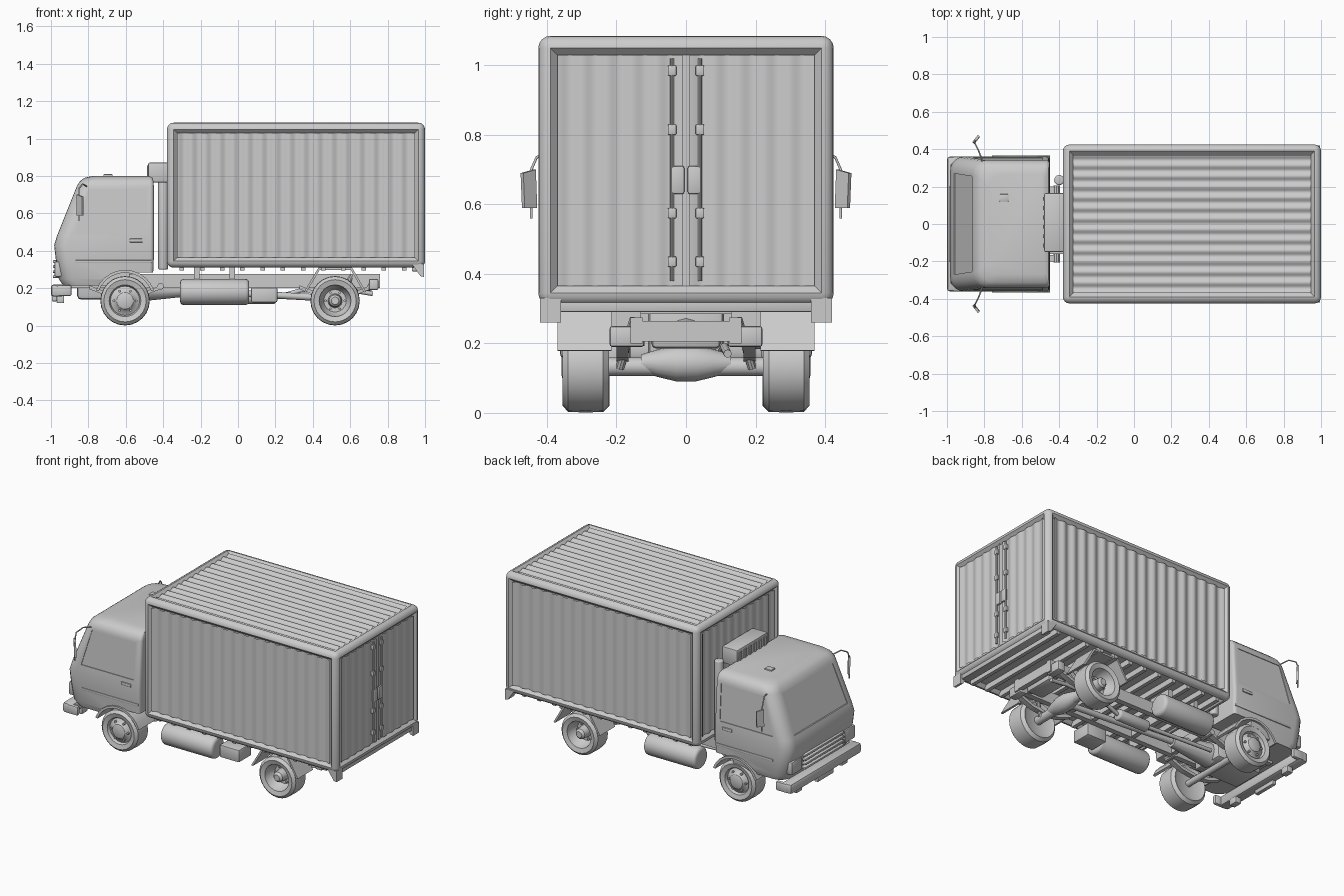
import bpy, bmesh, math
from mathutils import Vector

if "Cube" in bpy.data.objects:
    bpy.data.objects.remove(bpy.data.objects["Cube"])

def finish(name, bm, angle=35, recalc=True):
    if recalc:
        bmesh.ops.recalc_face_normals(bm, faces=bm.faces)
    me = bpy.data.meshes.new(name)
    bm.to_mesh(me)
    bm.free()
    ob = bpy.data.objects.new(name, me)
    bpy.context.collection.objects.link(ob)
    smooth(ob, angle)
    return ob

def smooth(ob, angle=35):
    bpy.ops.object.select_all(action='DESELECT')
    ob.select_set(True)
    bpy.context.view_layer.objects.active = ob
    bpy.ops.object.shade_smooth_by_angle(angle=math.radians(angle))

def box_bm(x, y, z, bevel=0, seg=2):
    bm = bmesh.new()
    bmesh.ops.create_cube(bm, size=1)
    for v in bm.verts:
        v.co = [(r[0] + r[1]) / 2 + c * (r[1] - r[0]) for c, r in zip(v.co, (x, y, z))]
    if bevel:
        bmesh.ops.bevel(bm, geom=bm.edges[:], offset=bevel, segments=seg, profile=0.5, affect='EDGES')
    return bm

def box(name, x, y, z, bevel=0):
    return finish(name, box_bm(x, y, z, bevel))

def slab(name, pts, offset_a, offset_b):
    """Polygon thickened between two offset vectors."""
    bm = bmesh.new()
    a, b = ([bm.verts.new(Vector(p) + Vector(o)) for p in pts] for o in (offset_a, offset_b))
    bm.faces.new(a)
    bm.faces.new(b[::-1])
    for i in range(len(pts)):
        j = (i + 1) % len(pts)
        bm.faces.new((a[i], b[i], b[j], a[j]))
    return finish(name, bm)

def prism(name, xz, y0, y1):
    return slab(name, [(x, 0, z) for x, z in xz], (0, y0, 0), (0, y1, 0))

def lathe(name, profile, origin, side=1, n=24):
    """Revolve (radius, y) points about the y axis."""
    bm = bmesh.new()
    rings = [[bm.verts.new((origin[0] + r * math.cos(2 * math.pi * i / n), origin[1] + side * y,
              origin[2] + r * math.sin(2 * math.pi * i / n))) for i in range(n)] for r, y in profile]
    for a, b in zip(rings, rings[1:]):
        for i in range(n):
            j = (i + 1) % n
            bm.faces.new((a[i], a[j], b[j], b[i]))
    bmesh.ops.remove_doubles(bm, verts=bm.verts, dist=1e-5)
    return finish(name, bm)

def rod(name, a, b, r, r2=None, n=16, bevel=0):
    a, b = Vector(a), Vector(b)
    bm = bmesh.new()
    bmesh.ops.create_cone(bm, cap_ends=True, segments=n, radius1=r, radius2=r2 or r, depth=(b - a).length)
    if bevel:
        rim = [e for e in bm.edges if abs(e.verts[0].co.z - e.verts[1].co.z) < 1e-6]
        bmesh.ops.bevel(bm, geom=rim, offset=bevel, segments=3, profile=0.5, affect='EDGES')
    rot = (b - a).to_track_quat('Z', 'Y')
    for v in bm.verts:
        v.co = rot @ v.co + (a + b) / 2
    return finish(name, bm)

def tube(name, pts, r):
    cu = bpy.data.curves.new(name, 'CURVE')
    cu.dimensions, cu.bevel_depth, cu.bevel_resolution, cu.use_fill_caps = '3D', r, 2, True
    sp = cu.splines.new('POLY')
    sp.points.add(len(pts) - 1)
    for p, co in zip(sp.points, pts):
        p.co = (*co, 1)
    bpy.context.collection.objects.link(bpy.data.objects.new(name, cu))

def corrugated(name, centre, u, v, lu, lv, waves, amp):
    u, v, c = Vector(u), Vector(v), Vector(centre)
    n, steps = u.cross(v), waves * 8
    bm = bmesh.new()
    rows = []
    for i in range(steps + 1):
        t = i / steps
        p = c + u * (t - 0.5) * lu + n * amp * math.cos(2 * math.pi * waves * t)
        rows.append((bm.verts.new(p - v * lv / 2), bm.verts.new(p + v * lv / 2)))
    for a, b in zip(rows, rows[1:]):
        bm.faces.new((a[0], b[0], b[1], a[1]))
    return finish(name, bm, 60, False)

def cut(ob, cutters):
    for c in cutters:
        m = ob.modifiers.new('cut', 'BOOLEAN')
        m.object, m.operation, m.solver = c, 'DIFFERENCE', 'EXACT'
        bpy.context.view_layer.objects.active = ob
        bpy.ops.object.modifier_apply(modifier=m.name)
        bpy.data.objects.remove(c)
    smooth(ob, 32)

# Cargo box: rounded frame with recessed faces
bm = box_bm((-0.38, 1.0), (-0.425, 0.425), (0.31, 1.085), 0.035, 4)
big = sorted(bm.faces, key=lambda f: -f.calc_area())[:6]
bmesh.ops.inset_individual(bm, faces=big, thickness=0.02, depth=-0.02, use_even_offset=True)
finish('cargo_box_frame', bm)
for s in (1, -1):
    corrugated('cargo_side_panel', (0.31, s * 0.413, 0.6975), (-s, 0, 0), (0, 0, 1), 1.27, 0.665, 17, 0.006)
corrugated('cargo_roof_panel', (0.31, 0, 1.073), (0, 1, 0), (-1, 0, 0), 0.74, 1.27, 13, 0.006)
corrugated('cargo_front_panel', (-0.368, 0, 0.6975), (0, -1, 0), (0, 0, 1), 0.74, 0.665, 10, 0.006)
for s in (1, -1):
    corrugated('rear_door', (0.988, s * 0.19, 0.6975), (0, 1, 0), (0, 0, 1), 0.36, 0.665, 5, 0.004)
    rod('door_lock_bar', (0.994, s * 0.04, 0.38), (0.994, s * 0.04, 1.02), 0.006, n=10)
    for z in (0.42, 0.56, 0.8, 0.97):
        box('lock_bar_bracket', (0.98, 1.0), (s * 0.04 - 0.012, s * 0.04 + 0.012), (z, z + 0.03), 0.003)
    box('door_handle', (0.985, 1.0), (s * 0.025 - 0.02, s * 0.025 + 0.02), (0.63, 0.71), 0.005)
    # Rear corner brackets below the box
    prism('rear_corner_bracket', [(0.93, 0.33), (0.995, 0.33), (0.995, 0.26), (0.975, 0.265)], s * 0.36, s * 0.42)
box('rear_sill', (0.93, 0.985), (-0.37, 0.37), (0.29, 0.33), 0.005)
for i in range(12):
    x = -0.3 + i * 0.108
    box('floor_cross_beam', (x - 0.012, x + 0.012), (-0.385, 0.385), (0.295, 0.34))

# Cab: stacked rounded outlines (z, front x, back x, half width)
levels = [(0.215, -0.935, -0.46, 0.34), (0.25, -0.958, -0.455, 0.352), (0.36, -0.975, -0.45, 0.358),
          (0.43, -0.983, -0.45, 0.36), (0.48, -0.968, -0.45, 0.357), (0.745, -0.862, -0.45, 0.341),
          (0.772, -0.846, -0.452, 0.332), (0.79, -0.822, -0.457, 0.312), (0.801, -0.775, -0.475, 0.27)]

def outline(front, back, hw):
    pts = []
    for cx, cy, r, a0 in ((back, hw, 0.02, 0), (front, hw, 0.075, 90), (front, -hw, 0.075, 180), (back, -hw, 0.02, 270)):
        px = cx + (r if cx == front else -r)
        py = cy - math.copysign(r, cy)
        for k in range(6):
            a = math.radians(a0 + k * 18)
            pts.append((px + r * math.cos(a), py + r * math.sin(a)))
    return pts

bm = bmesh.new()
rings = [[bm.verts.new((x, y, z)) for x, y in outline(f, b, w)] for z, f, b, w in levels]
for a, b in zip(rings, rings[1:]):
    for i in range(len(a)):
        j = (i + 1) % len(a)
        bm.faces.new((a[i], a[j], b[j], b[i]))
bm.faces.new(rings[0][::-1])
bm.faces.new(rings[-1])
cab = finish('cab', bm)
half = lambda z: 0.357 - (z - 0.48) / 0.265 * 0.016
front = lambda z: -0.968 + (z - 0.48) / 0.265 * 0.106
FX, RX, WZ = -0.604, 0.519, 0.133
cutters = [box('cutter', (-0.58, -0.4), (-0.5, 0.5), (0.1, 0.285)),
           slab('cutter', [(front(z), y, z) for y, z in ((-0.27, 0.495), (0.27, 0.495), (0.255, 0.735), (-0.255, 0.735))],
                (-0.02, 0, -0.01), (0.005, 0, 0.002))]
for s in (1, -1):
    cutters.append(rod('cutter', (FX, s * 0.2, WZ), (FX, s * 0.5, WZ), 0.155, n=32))
    side = [(x, s * half(z), z) for x, z in ((-0.868, 0.495), (-0.49, 0.495), (-0.49, 0.73), (-0.80, 0.73))]
    cutters.append(slab('cutter', side, (0, s * 0.02, 0), (0, -s * 0.004, 0)))
cut(cab, cutters)

# Cab trim
for i in range(4):
    z = 0.255 + i * 0.027
    box('grille_bar', (-0.99, -0.94), (-0.2, 0.2), (z, z + 0.014), 0.004)
box('front_bumper', (-1.0, -0.93), (-0.36, 0.36), (0.155, 0.22), 0.015)
box('number_plate_mount', (-0.995, -0.97), (-0.08, 0.08), (0.13, 0.16), 0.004)
box('roof_marker', (-0.72, -0.67), (0.12, 0.16), (0.795, 0.81), 0.005)
box('cooling_unit', (-0.48, -0.37), (-0.15, 0.165), (0.765, 0.872), 0.008)
for i in range(6):
    y = -0.125 + i * 0.05
    box('cooling_unit_fin', (-0.486, -0.47), (y, y + 0.02), (0.785, 0.855))
rod('air_intake', (-0.4, 0.235, 0.3), (-0.4, 0.235, 0.82), 0.027, bevel=0.008)
for s in (1, -1):
    ys = lambda a, b: tuple(sorted((s * a, s * b)))
    box('headlight', (-0.982, -0.93), ys(0.215, 0.325), (0.26, 0.345), 0.012)
    box('bumper_end', (-0.97, -0.89), ys(0.335, 0.362), (0.158, 0.217), 0.01)
    box('bumper_foot', (-0.97, -0.93), ys(0.2, 0.26), (0.12, 0.16), 0.005)
    box('door_handle', (-0.58, -0.51), ys(0.352, 0.366), (0.445, 0.465), 0.004)
    box('cab_side_moulding', (-0.87, -0.46), ys(0.35, 0.361), (0.335, 0.35), 0.003)
    tube('mirror_arm', [(-0.81, s * 0.335, 0.745), (-0.83, s * 0.39, 0.757), (-0.85, s * 0.43, 0.735),
                        (-0.85, s * 0.445, 0.7), (-0.85, s * 0.445, 0.56)], 0.004)
    slab('mirror', [(x, s * y, z) for x, y, z in ((-0.858, 0.432, 0.59), (-0.83, 0.468, 0.59),
         (-0.83, 0.472, 0.69), (-0.858, 0.436, 0.70))], (0.005, -s * 0.004, 0), (-0.005, s * 0.004, 0))

    # Wheels, tyres and lug nuts
    tyre = [(0, -0.05), (0.085, -0.055), (0.112, -0.068), (0.13, -0.05), (0.132, 0), (0.13, 0.05),
            (0.113, 0.066), (0.085, 0.058)]
    lathe('front_wheel', tyre + [(0.078, 0.04), (0.055, 0.05), (0.045, 0.064), (0.026, 0.07), (0, 0.07)], (FX, s * 0.288, WZ), s)
    lathe('rear_wheel', tyre + [(0.078, 0.02), (0.06, -0.01), (0.038, -0.01), (0.032, 0.045), (0.02, 0.058), (0, 0.058)],
          (RX, s * 0.289, WZ), s)
    for k in range(6):
        a = k * math.pi / 3
        dx, dz = math.cos(a), math.sin(a)
        rod('front_wheel_nut', (FX + 0.06 * dx, s * 0.32, WZ + 0.06 * dz), (FX + 0.06 * dx, s * 0.346, WZ + 0.06 * dz), 0.007, n=6)
        rod('rear_wheel_nut', (RX + 0.05 * dx, s * 0.27, WZ + 0.05 * dz), (RX + 0.05 * dx, s * 0.292, WZ + 0.05 * dz), 0.007, n=6)

    # Wheel arch and mudguards
    arc = [(FX + r * math.cos(math.radians(a)), WZ + r * math.sin(math.radians(a)))
           for r, rng in ((0.165, range(20, 161, 14)), (0.15, range(160, 19, -14))) for a in rng]
    prism('front_wheel_arch', arc, s * 0.2, s * 0.366)
    prism('rear_mudguard', [(0.353, 0.18), (0.43, 0.31), (0.61, 0.31), (0.685, 0.18), (0.673, 0.178),
                            (0.603, 0.298), (0.437, 0.298), (0.365, 0.178)], s * 0.215, s * 0.37)

    # Fuel tanks, chassis rails and leaf springs
    rod('fuel_tank', (-0.31, s * 0.285, 0.18), (0.06, s * 0.285, 0.18), 0.07, n=20, bevel=0.02)
    for x in (-0.22, -0.03):
        box('tank_bracket', (x - 0.015, x + 0.015), ys(0.13, 0.29), (0.23, 0.31))
    box('chassis_rail', (-0.9, 0.76), ys(0.125, 0.16), (0.2, 0.275))
    for cx in (FX, RX):
        spring = [(cx - 0.19, 0.215), (cx - 0.1, 0.18), (cx, 0.165), (cx + 0.1, 0.18), (cx + 0.19, 0.215)]
        prism('leaf_spring', spring + [(x, z - 0.02) for x, z in spring[::-1]], s * 0.165, s * 0.2)
        rod('spring_shackle', (cx + 0.19, s * 0.12, 0.21), (cx + 0.19, s * 0.205, 0.21), 0.018, n=10)
    rod('damper', (RX + 0.09, s * 0.15, 0.27), (RX + 0.02, s * 0.19, 0.13), 0.013, n=10)
    box('rear_light_bracket', (0.7, 0.75), ys(0.12, 0.22), (0.19, 0.25), 0.008)

# Axles, drivetrain and cross members
for x, r in ((FX, 0.02), (RX, 0.027)):
    rod('axle', (x, -0.25, WZ), (x, 0.25, WZ), r, n=12)
lathe('differential', [(0, -0.13), (0.025, -0.13), (0.04, -0.08), (0.052, -0.03), (0.052, 0.03), (0.04, 0.08),
                       (0.025, 0.13), (0, 0.13)], (RX, 0, 0.143), n=16)
rod('drive_shaft', (-0.3, 0, 0.19), (RX, 0, 0.145), 0.018, n=12)
rod('gearbox', (-0.56, 0, 0.2), (-0.28, 0, 0.19), 0.075, 0.035, n=12)
box('engine_block', (-0.86, -0.54), (-0.11, 0.11), (0.14, 0.34), 0.02)
for x in (-0.88, -0.4, -0.1, 0.2, 0.36, 0.68, 0.745):
    box('chassis_cross_member', (x - 0.015, x + 0.015), (-0.13, 0.13), (0.205, 0.265))
box('rear_tank', (0.6, 0.72), (-0.1, 0.1), (0.185, 0.26), 0.015)
box('battery_box', (0.07, 0.21), (-0.29, -0.16), (0.125, 0.205), 0.008)
rod('silencer', (-0.02, 0.09, 0.15), (0.2, 0.09, 0.15), 0.035, n=14, bevel=0.01)
tube('exhaust_pipe', [(-0.5, 0.09, 0.17), (-0.02, 0.09, 0.15), (0.2, 0.09, 0.15), (0.34, 0.11, 0.19),
                      (0.6, 0.11, 0.19), (0.72, 0.12, 0.17)], 0.012)
